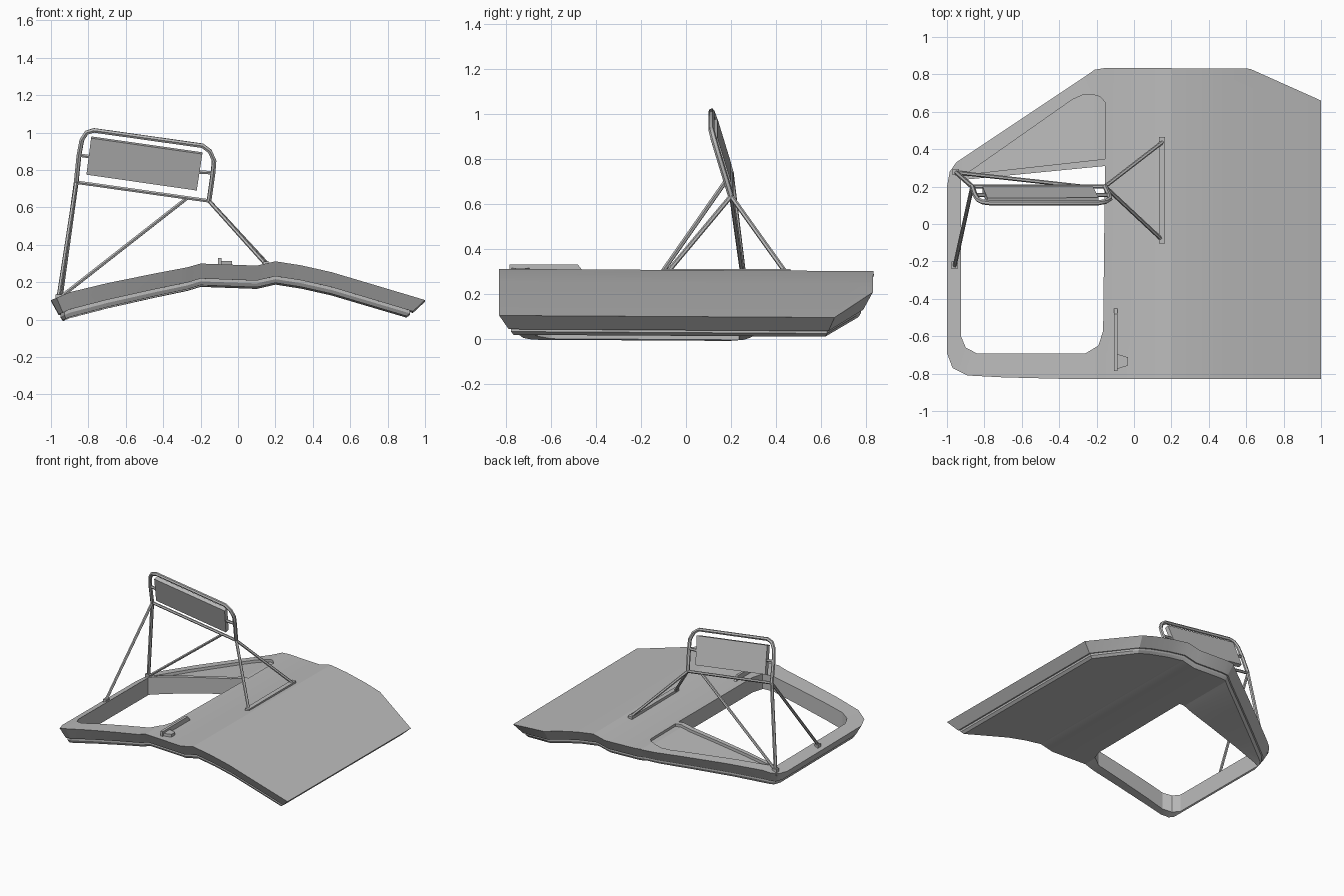
import bpy, bmesh, math
from mathutils import Vector

cube = bpy.data.objects.get("Cube")
if cube:
    bpy.data.objects.remove(cube, do_unlink=True)

grey = bpy.data.materials.new("mid_grey")
grey.use_nodes = True
COLOUR = (0.5, 0.5, 0.5, 1)
grey.diffuse_color = COLOUR
grey.node_tree.nodes["Principled BSDF"].inputs["Base Color"].default_value = COLOUR

# Height of the bent skin across its width
PROFILE = [(-1, .105), (-.9, .147), (-.7, .195), (-.45, .246), (-.27, .28), (-.2, .3),
           (.1, .289), (.2, .312), (.34, .29), (.5, .254), (1, .105)]


def skin_z(x):
    for (x0, z0), (x1, z1) in zip(PROFILE, PROFILE[1:]):
        if x <= x1:
            break
    return z0 + (z1 - z0) * (x - x0) / (x1 - x0)


def add_object(name, bm, smooth=None):
    bmesh.ops.recalc_face_normals(bm, faces=bm.faces)
    mesh = bpy.data.meshes.new(name)
    bm.to_mesh(mesh)
    bm.free()
    return link(name, mesh, smooth)


def link(name, mesh, smooth=None):
    mesh.materials.clear()
    mesh.materials.append(grey)
    if smooth:
        mesh.shade_smooth()
        mesh.set_sharp_from_angle(angle=math.radians(smooth))
    obj = bpy.data.objects.new(name, mesh)
    bpy.context.collection.objects.link(obj)
    return obj


def evaluated_mesh(obj):
    bpy.context.view_layer.update()
    graph = bpy.context.evaluated_depsgraph_get()
    return bpy.data.meshes.new_from_object(obj.evaluated_get(graph))


def inset(outline, amount):
    """Shrink a counter-clockwise outline with mitred corners."""
    pts = [Vector(p) for p in outline]
    result = []
    for i, p in enumerate(pts):
        a = (p - pts[i - 1]).normalized()
        b = (pts[(i + 1) % len(pts)] - p).normalized()
        na, nb = Vector((-a.y, a.x)), Vector((-b.y, b.x))
        result.append(p + (na + nb) * amount / (1 + na.dot(nb)))
        if p.x == 1:  # the straight outer edge slopes further under
            result[-1].x -= amount * .55
    return result


def loft(outline, rings):
    """Stack inset copies of an outline; rings hold (inset, z)."""
    bm = bmesh.new()
    loops = [[bm.verts.new((p.x, p.y, z)) for p in inset(outline, d)] for d, z in rings]
    n = len(outline)
    for low, high in zip(loops, loops[1:]):
        for i in range(n):
            j = (i + 1) % n
            bm.faces.new((low[i], low[j], high[j], high[i]))
    bm.faces.new(loops[0])
    bm.faces.new(loops[-1])
    return bm


# Door panel: flat lofted slab, window and pane recess cut out, then bent
OUTLINE = [(-1, -.69), (-.97, -.77), (-.89, -.81), (-.7, -.82), (-.3, -.83), (1, -.83),
           (1, .66), (.62, .83), (-.15, .835), (-.21, .825), (-.26, .79),
           (-.95, .33), (-.985, .28), (-1, .2)]
WINDOW = [(-.925, -.6), (-.9, -.66), (-.84, -.692), (-.26, -.692), (-.19, -.65),
          (-.165, -.57), (-.155, .31), (-.925, .235)]
PANE = [(-.9, .265), (-.155, .348), (-.155, .65), (-.18, .68), (-.22, .692), (-.27, .692),
        (-.33, .665)]

slab = add_object("flat_slab", loft(OUTLINE, [(0, 0), (.042, -.08), (.052, -.08),
                                              (.052, -.095), (.064, -.115)]))
helpers = [slab]
for name, shape, bottom in (("window_cutter", WINDOW, -.3), ("pane_cutter", PANE, -.02)):
    cutter = add_object(name, loft(shape, [(0, bottom), (0, .1)]))
    cutter.hide_render = True
    helpers.append(cutter)
    mod = slab.modifiers.new(name, "BOOLEAN")
    mod.operation = "DIFFERENCE"
    mod.solver = "EXACT"
    mod.object = cutter

bm = bmesh.new()
bm.from_mesh(evaluated_mesh(slab))
bmesh.ops.triangulate(bm, faces=bm.faces)
for x, _ in PROFILE[1:-1]:
    bmesh.ops.bisect_plane(bm, geom=bm.verts[:] + bm.edges[:] + bm.faces[:], dist=1e-5,
                           plane_co=(x, 0, 0), plane_no=(1, 0, 0))
for v in bm.verts:
    # The slab thickens toward the window side and drops slightly to the back
    v.co.z *= 1 + .22 * max(0, -.2 - v.co.x)
    v.co.z += skin_z(v.co.x) - .006 * (v.co.y + .83)
add_object("door_panel", bm, 18)
for helper in helpers:
    bpy.data.objects.remove(helper, do_unlink=True)


def tube(name, points, radius=.0105):
    curve = bpy.data.curves.new(name, "CURVE")
    curve.dimensions = "3D"
    curve.bevel_depth = radius
    curve.bevel_resolution = 1
    curve.use_fill_caps = True
    spline = curve.splines.new("POLY")
    spline.points.add(len(points) - 1)
    for point, co in zip(spline.points, points):
        point.co = (*co, 1)
    temp = bpy.data.objects.new(name, curve)
    bpy.context.collection.objects.link(temp)
    mesh = evaluated_mesh(temp)
    bpy.data.objects.remove(temp, do_unlink=True)
    return link(name, mesh, 50)


def box(name, low, high):
    bm = bmesh.new()
    bmesh.ops.create_cube(bm, size=1)
    for v in bm.verts:
        v.co = [lo + (hi - lo) * (c + .5) for lo, hi, c in zip(low, high, v.co)]
    return add_object(name, bm)


def tilted(x, z):
    """Point on the leaning plane of the mirror frame."""
    rail_z = .635 - .14 * (x + .15)
    return Vector((x, .2 - .3 * (z - rail_z), z))


# Mirror frame: rounded hoop, lower rail and two side mounts
rail_left, rail_right = tilted(-.865, .735), tilted(-.155, .635)
hoop = [(-.865, .735), (-.85, .88), (-.835, .96), (-.81, 1), (-.77, 1.012), (-.19, .93),
        (-.15, .9), (-.128, .85), (-.133, .79), (-.155, .635)]
tube("mirror_hoop", [tilted(*p) for p in hoop], .0135)
tube("mirror_lower_rail", [rail_left, rail_right])
tube("mirror_mount_right", [tilted(-.853, .88), tilted(-.78, .87)])
tube("mirror_mount_left", [tilted(-.22, .79), tilted(-.133, .785)])

# Mirror plate with thickness along its own normal
bm = bmesh.new()
corners = [tilted(*p) for p in ((-.81, .78), (-.22, .695), (-.19, .89), (-.785, .975))]
normal = (corners[1] - corners[0]).cross(corners[3] - corners[0]).normalized()
front, back = ([bm.verts.new(c + normal * s) for c in corners] for s in (.016, -.016))
bm.faces.new(front)
bm.faces.new(back)
for i in range(4):
    j = (i + 1) % 4
    bm.faces.new((front[i], front[j], back[j], back[i]))
add_object("mirror_plate", bm)

# Supporting struts
corner_foot = Vector((-.95, .275, .12))
tube("corner_post", [rail_left, corner_foot], .013)
tube("front_strut", [rail_left, (-.96, -.23, .12)])
tube("diagonal_strut", [tilted(-.27, .652), corner_foot])
tube("inner_strut_back", [rail_right, (.155, .44, .3)])
tube("inner_strut_front", [rail_right, (.145, -.08, .3)])

# Feet
box("inner_foot_plate", (.133, -.105, .28), (.167, .465, .311))
box("corner_foot", (-.97, .262, .09), (-.935, .295, .138))
box("front_foot", (-.975, -.24, .1), (-.945, -.2, .135))

# Door handle: long grip with a sloped tip, and a tapered end block
bm = bmesh.new()
bmesh.ops.create_cube(bm, size=1)
for v in bm.verts:
    top, tip = v.co.z > 0, v.co.y > 0
    v.co = (-.0975 + v.co.x * .019, (-.48 if top else -.44) if tip else -.785,
            .331 if top else .28)
add_object("handle_grip", bm)
bm = bmesh.new()
bmesh.ops.create_cube(bm, size=1)
for v in bm.verts:
    outer = v.co.x > 0
    v.co = (-.033 if outer else -.09, -.735 + v.co.y * (.045 if outer else .08),
            .3 + v.co.z * .03)
add_object("handle_end", bm)
